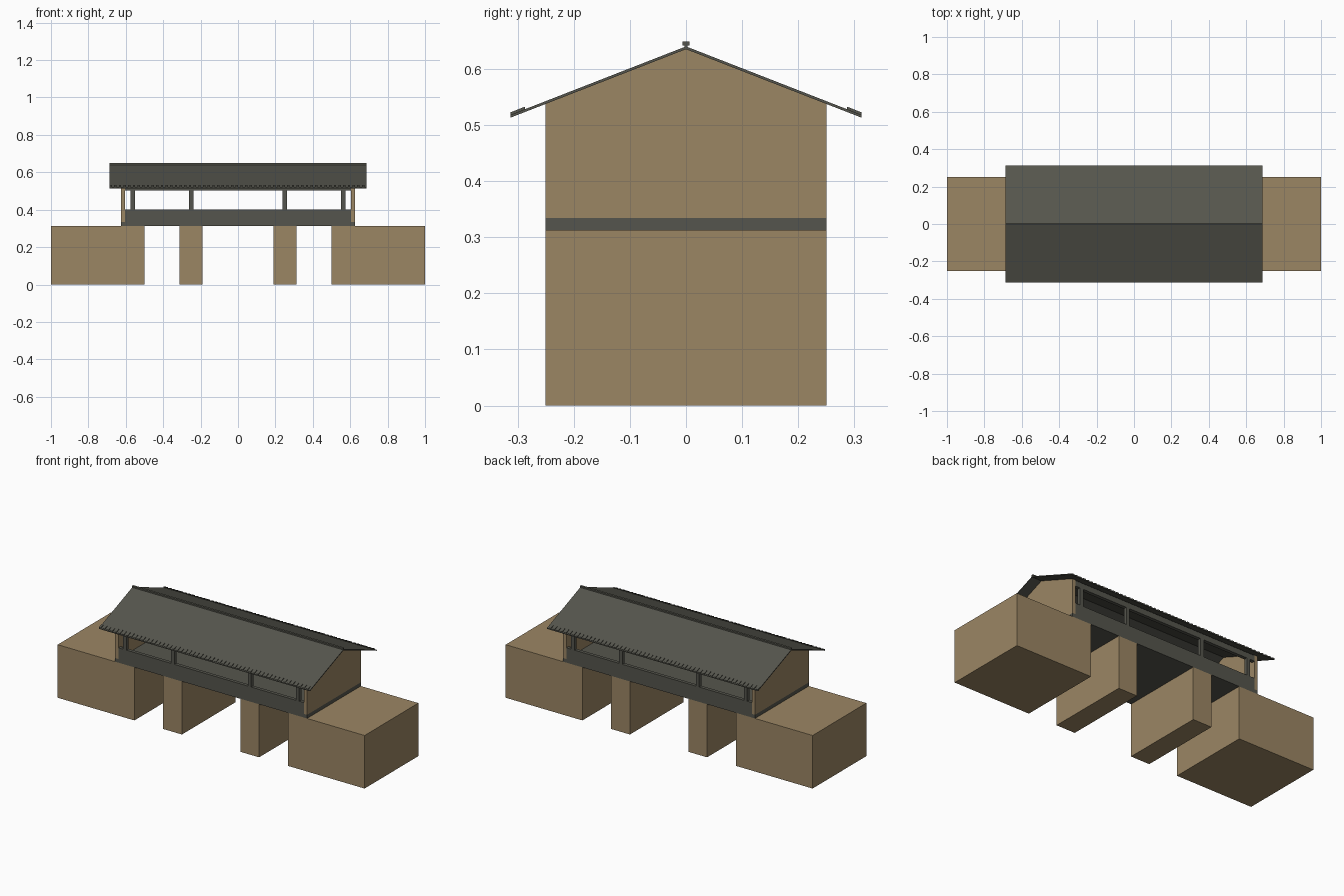
import bpy
from mathutils import Vector

cube = bpy.data.objects.get("Cube")
if cube:
    bpy.data.objects.remove(cube, do_unlink=True)


def material(name, srgb):
    color = [(c / 255) ** 2.2 for c in srgb] + [1.0]
    m = bpy.data.materials.new(name)
    m.use_nodes = True
    m.diffuse_color = color
    bsdf = m.node_tree.nodes["Principled BSDF"]
    bsdf.inputs["Base Color"].default_value = color
    bsdf.inputs["Roughness"].default_value = 0.9
    return m


STONE = material("tan_stone", (154, 133, 100))
SLATE = material("slate_grey", (86, 86, 78))


def prism(name, outline, x0, x1, mat):
    """Extrude a (y, z) outline along x; several may share one mesh."""
    return prisms(name, [(outline, x0, x1)], mat)


def prisms(name, pieces, mat):
    verts, faces = [], []
    for outline, x0, x1 in pieces:
        b, n = len(verts), len(outline)
        verts += [Vector((x, y, z)) for x in (x0, x1) for y, z in outline]
        faces += [list(range(b, b + n))[::-1], list(range(b + n, b + 2 * n))]
        faces += [(b + i, b + (i + 1) % n, b + n + (i + 1) % n, b + n + i)
                  for i in range(n)]
    mesh = bpy.data.meshes.new(name)
    mesh.from_pydata(verts, [], faces)
    mesh.materials.append(mat)
    obj = bpy.data.objects.new(name, mesh)
    bpy.context.collection.objects.link(obj)
    return obj


def rect(y0, y1, z0, z1):
    return [(y0, z0), (y1, z0), (y1, z1), (y0, z1)]


def box(name, x0, x1, y0, y1, z0, z1, mat):
    return prism(name, rect(y0, y1, z0, z1), x0, x1, mat)


HALF = 0.25          # half width of the bridge
BASE = 0.3125        # underside of the deck
FLOOR = 0.334        # top of the deck
EAVE, ROOF_X = 0.3125, 0.6875


def roof_z(y):
    return 0.635 - 0.39 * abs(y)


def slope(side, y0, y1, low, high):
    """Sloping slab cross-section between two distances from the ridge."""
    pts = [(side * y0, roof_z(y0) + low), (side * y1, roof_z(y1) + low),
           (side * y1, roof_z(y1) + high), (side * y0, roof_z(y0) + high)]
    return pts if side > 0 else pts[::-1]


# Abutments, piers and gable walls at both ends
gable = [(-HALF, FLOOR), (HALF, FLOOR), (HALF, roof_z(HALF)),
         (0, roof_z(0)), (-HALF, roof_z(HALF))]
for name, s in (("left", 1), ("right", -1)):
    for part, a, b in (("abutment", 0.5, 1.0), ("pier", 0.19, 0.3125)):
        x0, x1 = sorted((s * a, s * b))
        box(f"{name}_{part}", x0, x1, -HALF, HALF, 0, BASE, STONE)
    x0, x1 = sorted((s * 0.605, s * 0.625))
    prism(f"{name}_gable_wall", gable, x0, x1, STONE)

# Deck
box("deck", -0.625, 0.625, -HALF, HALF, BASE, FLOOR, SLATE)

# Parapets, posts, beams, roof slopes and eave tiles on both sides
for name, s in (("back", 1), ("front", -1)):
    y0, y1 = sorted((s * (HALF - 0.02), s * HALF))
    box(f"{name}_parapet", -0.605, 0.605, y0, y1, FLOOR, 0.4, SLATE)
    box(f"{name}_beam", -0.605, 0.605, y0, y1, 0.502, 0.535, SLATE)
    prisms(f"{name}_posts", [(rect(y0, y1, 0.4, 0.502), x - 0.011, x + 0.011)
                             for x in (-0.5625, -0.25, 0.25, 0.5625)], SLATE)
    prism(f"{name}_roof_slope", slope(s, 0, EAVE, 0, 0.005),
          -ROOF_X, ROOF_X, SLATE)
    step = 2 * ROOF_X / 55
    tile = slope(s, 0.287, EAVE, 0.004, 0.0095)
    prisms(f"{name}_eave_tiles",
           [(tile, -ROOF_X + step * i, -ROOF_X + step * (i + 0.5))
            for i in range(55)], SLATE)

# Ridge cap on a narrow stem
box("ridge_stem", -ROOF_X, ROOF_X, -0.003, 0.003, 0.636, 0.643, SLATE)
box("ridge_cap", -ROOF_X, ROOF_X, -0.0065, 0.0065, 0.642, 0.649, SLATE)
